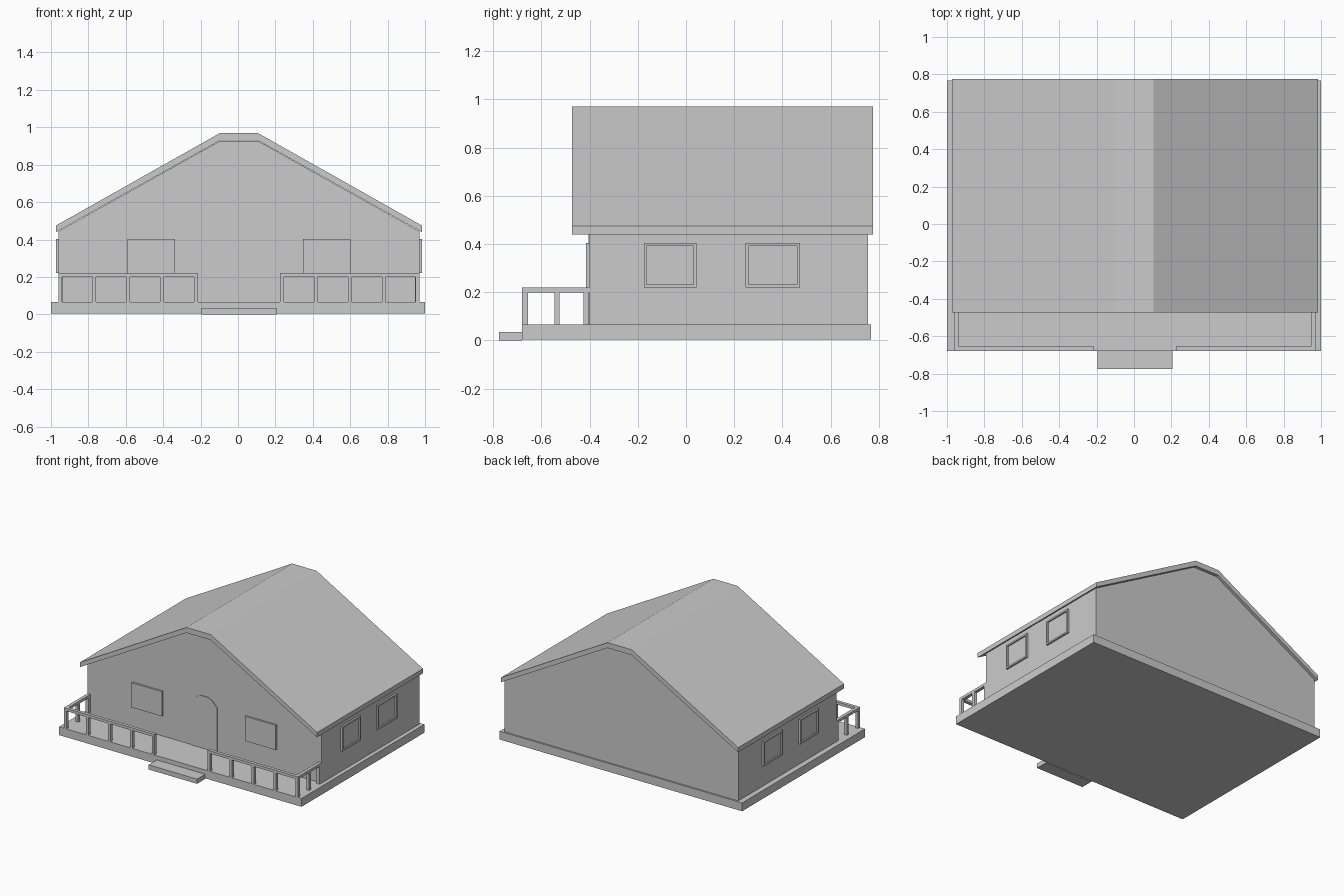
import bpy
import bmesh

if "Cube" in bpy.data.objects:
    bpy.data.objects.remove(bpy.data.objects["Cube"])

CX = 0.005  # house centreline


def box_into(bm, x0, x1, y0, y1, z0, z1):
    vs = bmesh.ops.create_cube(bm, size=1)["verts"]
    for v in vs:
        v.co.x = x1 if v.co.x > 0 else x0
        v.co.y = y1 if v.co.y > 0 else y0
        v.co.z = z1 if v.co.z > 0 else z0


def finish(name, bm):
    bmesh.ops.recalc_face_normals(bm, faces=bm.faces)
    me = bpy.data.meshes.new(name)
    bm.to_mesh(me)
    bm.free()
    ob = bpy.data.objects.new(name, me)
    bpy.context.collection.objects.link(ob)
    return ob


def boxes(name, *dims):
    bm = bmesh.new()
    for d in dims:
        box_into(bm, *d)
    return finish(name, bm)


def extrude_y(name, profile, y0, y1):
    """Closed xz profile extruded along y."""
    bm = bmesh.new()
    face = bm.faces.new([bm.verts.new((x, y0, z)) for x, z in profile])
    ext = bmesh.ops.extrude_face_region(bm, geom=[face])["geom"]
    for v in ext:
        if isinstance(v, bmesh.types.BMVert):
            v.co.y = y1
    return finish(name, bm)


def symmetric(half):
    """Right-half points, mirrored about the house centreline."""
    return [(CX + x, z) for x, z in half] + [(CX - x, z) for x, z in reversed(half)]


# Foundation, porch deck and entrance step
boxes("foundation", (-1, 1, -0.40, 0.767, 0.005, 0.067))
boxes("porch_deck", (-1, 1, -0.68, -0.40, 0.005, 0.067))
boxes("entrance_step", (CX - 0.2, CX + 0.2, -0.775, -0.68, 0, 0.035))

# Gabled walls and the folded roof slab
extrude_y("house_walls", symmetric([(0.965, 0.067), (0.965, 0.444), (0.1, 0.928)]), -0.40, 0.755)
roof_out = [(0.978, 0.475), (0.1, 0.97)]
roof_in = [(0.978, 0.44), (0.1, 0.93)]
extrude_y("roof", symmetric(roof_out) + symmetric(roof_in)[::-1], -0.472, 0.775)

# Arched door
extrude_y("door", symmetric([(0.105, 0.067), (0.105, 0.40), (0.065, 0.44), (0.03, 0.457)]), -0.405, -0.39)

Z0, Z1 = 0.22, 0.404
for s, side in ((-1, "left"), (1, "right")):
    # Front window
    xa, xb = sorted((CX + s * 0.343, CX + s * 0.596))
    boxes(f"front_window_{side}", (xa, xb, -0.414, -0.395, Z0, Z1))

    # Side windows: frame around a recessed pane
    for i, (y0, y1) in enumerate(((-0.175, 0.043), (0.247, 0.473)), 1):
        xa, xb = sorted((CX + s * 0.955, CX + s * 0.978))
        f = 0.012
        boxes(f"{side}_window_frame_{i}",
              (xa, xb, y0, y1, Z0, Z0 + f), (xa, xb, y0, y1, Z1 - f, Z1),
              (xa, xb, y0, y0 + f, Z0 + f, Z1 - f), (xa, xb, y1 - f, y1, Z0 + f, Z1 - f))
        xa, xb = sorted((CX + s * 0.955, CX + s * 0.968))
        boxes(f"{side}_window_pane_{i}", (xa, xb, y0 + f, y1 - f, Z0 + f, Z1 - f))

    # Porch railing: front run and return to the wall
    bm = bmesh.new()
    inner, outer, t = 0.22, 0.965, 0.02
    xa, xb = sorted((CX + s * inner, CX + s * outer))
    box_into(bm, xa, xb, -0.68, -0.656, 0.2, 0.22)
    for i in range(5):
        x = xa + (xb - xa - t) * i / 4
        box_into(bm, x, x + t, -0.68, -0.656, 0.067, 0.2)
    xa, xb = sorted((CX + s * (outer - 0.024), CX + s * outer))
    box_into(bm, xa, xb, -0.656, -0.40, 0.2, 0.22)
    for y in (-0.546, -0.424):
        box_into(bm, xa, xb, y, y + 0.022, 0.067, 0.2)
    finish(f"porch_railing_{side}", bm)
